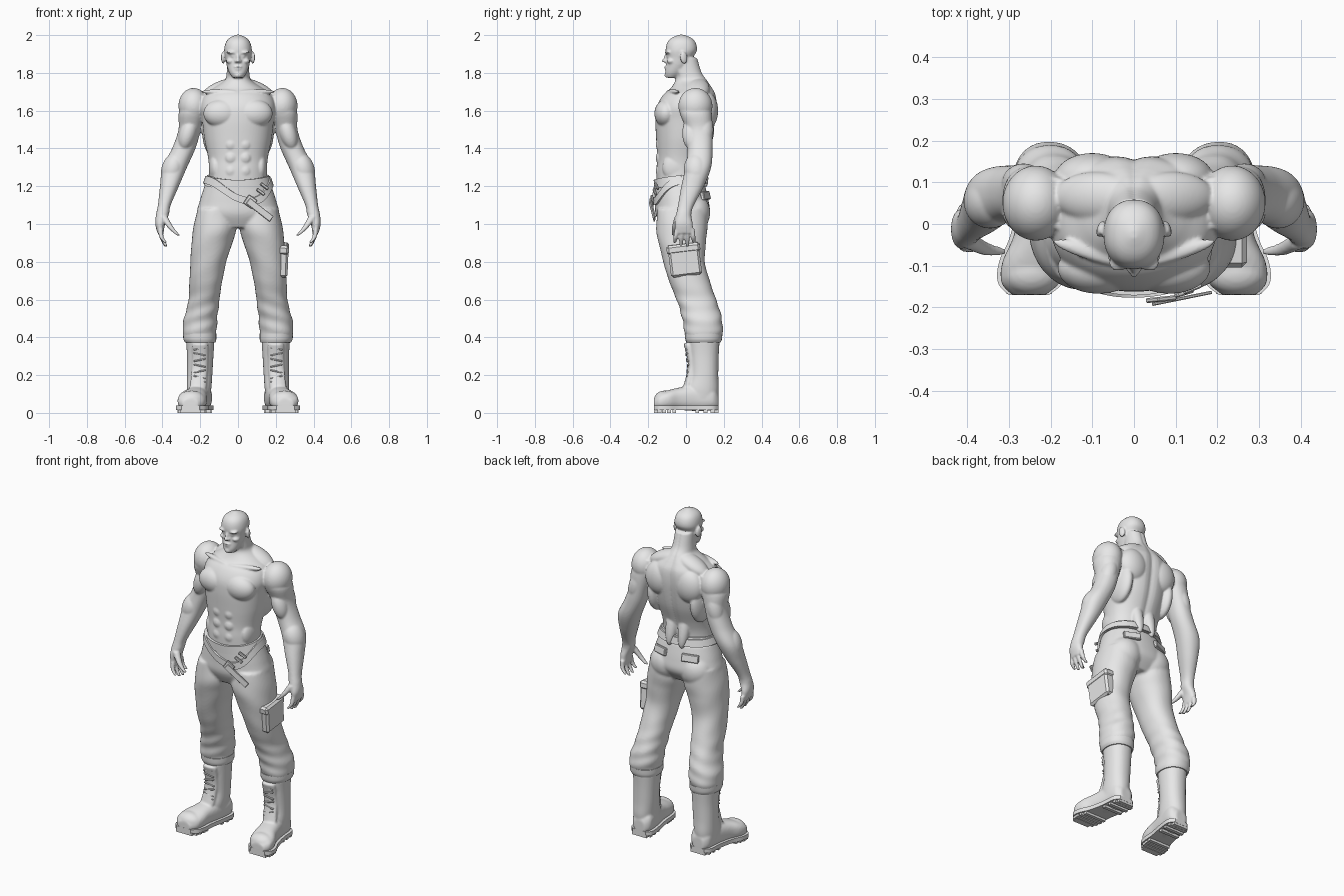
import bpy
import bmesh
from math import sin, cos, pi, exp, copysign
from mathutils import Matrix, Vector, Euler

if "Cube" in bpy.data.objects:
    bpy.data.objects.remove(bpy.data.objects["Cube"], do_unlink=True)

grey = bpy.data.materials.new("plain_grey")
grey.use_nodes = True
grey.diffuse_color = (0.8, 0.8, 0.8, 1)
grey.node_tree.nodes["Principled BSDF"].inputs["Base Color"].default_value = grey.diffuse_color


def spline(rows, steps=6):
    """Smoothly resample a list of section rows."""
    rows = [Vector(row) for row in rows]
    result = []
    for i in range(len(rows) - 1):
        before, start, end = rows[max(i - 1, 0)], rows[i], rows[i + 1]
        after = rows[min(i + 2, len(rows) - 1)]
        for k in range(steps):
            f = k / steps
            tangent_in, tangent_out = (end - before) / 2, (after - start) / 2
            bend = (end - start) * 3 - tangent_in * 2 - tangent_out
            twist = (start - end) * 2 + tangent_in + tangent_out
            result.append(start + tangent_in * f + bend * f**2 + twist * f**3)
    return result + [rows[-1]]


def oval(t, power):
    """Point on a unit superellipse."""
    c, s = cos(t), sin(t)
    return copysign(abs(c) ** (2 / power), c), copysign(abs(s) ** (2 / power), s)


def loft(bm, rows, axis="z", power=2.2, sides=32, shape=None):
    """Skin oval sections (x, y, z, half width, half depth)."""
    rings = []
    for x, y, z, a, b in spline(rows):
        ring = []
        for i in range(sides):
            t = 2 * pi * i / sides
            u, v = oval(t, power)
            grow = shape(t, z) if shape else 1
            u, v = u * a * grow, v * b * grow
            offset = (u, v, 0) if axis == "z" else (u, 0, v)
            ring.append(bm.verts.new(Vector((x, y, z)) + Vector(offset)))
        rings.append(ring)
    for low, high in zip(rings, rings[1:]):
        for i in range(sides):
            j = (i + 1) % sides
            bm.faces.new((low[i], low[j], high[j], high[i]))
    bm.faces.new(rings[0])
    bm.faces.new(rings[-1])


def ball(bm, loc, radii, rot=(0, 0, 0)):
    matrix = Matrix.LocRotScale(Vector(loc), Euler(rot), Vector(radii))
    bmesh.ops.create_icosphere(bm, subdivisions=4, radius=1, matrix=matrix)


def box(bm, loc, size, rot=(0, 0, 0)):
    matrix = Matrix.LocRotScale(Vector(loc), Euler(rot), Vector(size))
    bmesh.ops.create_cube(bm, size=1, matrix=matrix)


def mirror(bm):
    copy = bmesh.ops.duplicate(bm, geom=bm.verts[:] + bm.edges[:] + bm.faces[:])["geom"]
    for item in copy:
        if isinstance(item, bmesh.types.BMVert):
            item.co.x *= -1


def finish(name, bm, voxel=None, relax=4, bevel=None):
    """Turn the bmesh into an object; fuse overlapping forms when voxel is set."""
    bmesh.ops.recalc_face_normals(bm, faces=bm.faces)
    mesh = bpy.data.meshes.new(name)
    bm.to_mesh(mesh)
    bm.free()
    part = bpy.data.objects.new(name, mesh)
    bpy.context.collection.objects.link(part)
    if voxel:
        fuse = part.modifiers.new("fuse", "REMESH")
        fuse.mode = "VOXEL"
        fuse.voxel_size = voxel
        soften = part.modifiers.new("soften", "SMOOTH")
        soften.iterations = relax
    if bevel:
        part.modifiers.new("edge", "BEVEL").width = bevel
    graph = bpy.context.evaluated_depsgraph_get()
    part.data = bpy.data.meshes.new_from_object(part.evaluated_get(graph))
    part.modifiers.clear()
    part.data.materials.clear()
    part.data.materials.append(grey)
    part.data.shade_smooth()
    if not voxel:
        part.data.set_sharp_from_angle(angle=0.6)
    return part


# Skin: arm, hand and muscles on one side, then mirrored
skin = bmesh.new()
loft(skin, [(.19, .05, 1.68, .05, .06), (.235, .05, 1.6, .075, .085), (.255, .07, 1.5, .06, .07),
            (.287, .075, 1.4, .062, .066), (.335, .065, 1.3, .065, .068), (.363, .035, 1.2, .05, .06),
            (.39, 0, 1.1, .034, .042), (.4, -.012, 1.05, .034, .04), (.412, -.012, 1, .026, .048),
            (.41, -.008, .95, .016, .045)])
for finger, tip in enumerate((.9, .885, .88, .9)):
    y = -.046 + finger * .026
    loft(skin, [(.41, y, .975, .014, .014), (.405, y * 1.2, .93, .012, .012),
                (.382, y * 1.3, tip, .009, .009)], sides=12)
loft(skin, [(.395, -.04, 1.04, .022, .02), (.355, -.06, .98, .016, .016),
            (.316, -.066, .94, .01, .01)], sides=12)
ball(skin, (.235, .05, 1.625), (.08, .09, .095))                    # deltoid
ball(skin, (.265, .03, 1.48), (.045, .05, .09), (0, -.3, 0))        # biceps
ball(skin, (.265, .095, 1.5), (.048, .05, .1), (0, -.25, 0))        # triceps
ball(skin, (.345, .055, 1.29), (.06, .066, .09), (0, -.3, 0))       # forearm
ball(skin, (.085, -.105, 1.585), (.098, .062, .075))                # pectoral
ball(skin, (.09, .065, 1.715), (.11, .06, .042), (0, .4, 0))        # trapezius
ball(skin, (.1, .11, 1.6), (.09, .06, .1))                          # shoulder blade
ball(skin, (.145, .05, 1.5), (.045, .1, .13))                       # side back
ball(skin, (.1, -.07, 1.7), (.1, .018, .013), (0, 0, .3))           # collarbone
ball(skin, (.12, -.05, 1.3), (.035, .075, .08))                     # flank
ball(skin, (.042, .07, 1.33), (.036, .035, .14), (.25, 0, 0))       # lower back
ball(skin, (.032, -.02, 1.775), (.014, .016, .06), (.3, .3, 0))     # neck cord
for z in (1.28, 1.35, 1.42):
    ball(skin, (.036, -.132, z), (.036, .028, .038))                # abdominals
ball(skin, (.079, -.012, 1.88), (.01, .02, .033), (.15, 0, .3))     # ear
ball(skin, (.032, -.09, 1.907), (.03, .022, .009), (0, -.12, -.3))  # brow
ball(skin, (.042, -.08, 1.862), (.02, .022, .014), (0, 0, -.5))     # cheekbone
ball(skin, (.026, -.092, 1.888), (.012, .012, .007))                # eye
ball(skin, (.01, -.108, 1.862), (.009, .01, .007))                  # nostril
mirror(skin)


def spine_groove(t, z):
    return 1 - .07 * exp(-((t - pi / 2) / .1) ** 2)


# Torso, neck and head down the middle
loft(skin, [(0, -.035, 1.18, .16, .12), (0, -.035, 1.28, .154, .122), (0, -.025, 1.35, .158, .128),
            (0, -.01, 1.45, .178, .148), (0, -.002, 1.55, .19, .16), (0, .005, 1.62, .2, .16),
            (0, .018, 1.68, .18, .142), (0, .03, 1.72, .13, .11), (0, .028, 1.76, .072, .085),
            (0, .015, 1.8, .06, .07), (0, .002, 1.88, .056, .058)], sides=64, shape=spine_groove)
loft(skin, [(0, -.075, 1.774, .028, .03), (0, -.06, 1.8, .046, .05), (0, -.043, 1.84, .06, .062),
            (0, -.033, 1.88, .067, .07), (0, -.025, 1.92, .073, .083), (0, -.024, 1.96, .065, .075),
            (0, -.024, 1.985, .045, .052), (0, -.024, 2.002, .01, .012)], sides=48)
ball(skin, (0, -.106, 1.88), (.009, .012, .028), (-.25, 0, 0))      # nose bridge
ball(skin, (0, -.116, 1.864), (.01, .013, .009))                    # nose tip
ball(skin, (0, -.104, 1.832), (.022, .012, .005))                   # upper lip
ball(skin, (0, -.102, 1.82), (.02, .012, .006))                     # lower lip
ball(skin, (0, -.098, 1.788), (.02, .017, .014))                    # chin
finish("skin", skin, voxel=.0055, relax=4)


# Trousers with soft folds gathered above the boots
def folds(t, z):
    gather = .03 * exp(-((z - .5) / .13) ** 2)
    return 1 + gather * sin(75 * z + 2.5 * cos(t)) + .008 * sin(40 * z + 3 * t)


trousers = bmesh.new()
loft(trousers, [(.115, -.02, 1.08, .1, .13), (.122, -.022, .98, .114, .136), (.138, -.02, .9, .108, .125),
                (.157, -.01, .8, .095, .11), (.17, .017, .7, .087, .108), (.18, .055, .6, .082, .105),
                (.197, .085, .5, .088, .105), (.204, .093, .44, .09, .102), (.2, .092, .385, .08, .09)],
     sides=48, shape=folds)
ball(trousers, (.098, .04, 1.06), (.1, .088, .1))                   # seat
mirror(trousers)
loft(trousers, [(0, -.033, 1.215, .172, .131), (0, -.022, 1.12, .203, .142),
                (0, -.018, 1.05, .214, .142), (0, -.025, .98, .15, .1)], sides=64)
finish("trousers", trousers, voxel=.008, relax=3)


def hip_point(t, z, out):
    drop = 1.24 - z
    u, v = oval(t, 2.2)
    return (u * (.163 + .33 * drop + out), v * (.129 + .1 * drop + out) - .035 + .12 * drop, z)


def band(name, height_at, tall, thick, sides=72):
    """Closed strap wrapped round the hips."""
    bm = bmesh.new()
    loops = []
    for i in range(sides):
        t = 2 * pi * i / sides
        z = height_at(t)
        corners = ((-tall, -.01), (-tall, thick), (tall, thick), (tall, -.01))
        loops.append([bm.verts.new(hip_point(t, z + dz / 2, out)) for dz, out in corners])
    for i, loop in enumerate(loops):
        other = loops[(i + 1) % sides]
        for k in range(4):
            m = (k + 1) % 4
            bm.faces.new((loop[k], loop[m], other[m], other[k]))
    finish(name, bm)


band("waistband", lambda t: 1.222 + .015 * sin(t) + .01 * abs(cos(t)), .05, .007)
belt_low = -pi / 2 + .3
band("belt", lambda t: 1.235 - .115 * exp(-(((t - belt_low + pi) % (2 * pi) - pi) / .75) ** 2), .04, .014)

# Buckle, hanging strap and belt keepers
buckle = bmesh.new()
box(buckle, (.065, -.18, 1.118), (.055, .012, .055), (0, .6, .1))
box(buckle, (.12, -.165, 1.17), (.05, .012, .016), (0, .6, .3))
box(buckle, (.14, -.155, 1.2), (.05, .012, .016), (0, .6, .4))
finish("belt_buckle", buckle, bevel=.003)
strap = bmesh.new()
box(strap, (.115, -.178, 1.075), (.16, .008, .036), (0, .65, .2))
finish("belt_strap", strap, bevel=.002)

# Cargo pocket on the left thigh, flaps on the seat
pocket = bmesh.new()
box(pocket, (.232, -.005, .8), (.066, .165, .15), (.12, .04, 0))
box(pocket, (.232, -.014, .87), (.076, .178, .05), (.12, .04, 0))
finish("cargo_pocket", pocket, bevel=.012)
flaps = bmesh.new()
box(flaps, (.1, .103, 1.15), (.1, .02, .045), (.2, .05, -.35))
mirror(flaps)
finish("back_pocket_flaps", flaps, bevel=.004)

# Rolled cuffs where trousers meet the boots
cuffs = bmesh.new()
loft(cuffs, [(.2, .093, .372, .08, .09), (.202, .093, .39, .087, .097), (.203, .093, .42, .088, .1)])
mirror(cuffs)
finish("trouser_cuffs", cuffs)

# Boots: shaft, tongue, foot and toe cap
foot = [(.2, .172, .06, .035, .04), (.2, .14, .08, .062, .066), (.207, .06, .08, .062, .07),
        (.225, -.03, .075, .064, .06), (.24, -.09, .068, .075, .053), (.248, -.14, .06, .07, .042),
        (.252, -.17, .048, .04, .026)]
boots = bmesh.new()
loft(boots, [(.2, .093, .38, .075, .085), (.2, .095, .3, .07, .078), (.203, .095, .2, .067, .076),
             (.206, .085, .13, .065, .088), (.208, .08, .08, .06, .088)])
loft(boots, foot, axis="y", power=2.5)
loft(boots, [(.2, .0, .37, .036, .014), (.2, .022, .25, .034, .012), (.21, -.002, .13, .036, .016)])
ball(boots, (.246, -.115, .068), (.074, .055, .05))
for side in (-1, 1):
    loft(boots, [(.2 + side * .036, .012, .36, .008, .012), (.202 + side * .034, .03, .25, .008, .012),
                 (.212 + side * .036, .005, .13, .008, .014)], sides=12)
mirror(boots)
finish("boots", boots, voxel=.007, relax=2)

# Laces across each tongue
laces = bmesh.new()
for step in range(7):
    z = .16 + step * .03
    box(laces, (.203, .012 - .1 * abs(z - .24), z), (.066, .014, .008), (0, .2 * (-1) ** step, 0))
mirror(laces)
finish("boot_laces", laces, bevel=.002)

# Soles follow the foot outline, with tread bars and a raised arch
soles = bmesh.new()
path = spline(foot)
edge = [(p[0] + p[3] + .008, p[1]) for p in path] + [(p[0] - p[3] - .008, p[1]) for p in reversed(path)]
face = soles.faces.new([soles.verts.new((x, y, .014)) for x, y in edge])
top = bmesh.ops.extrude_face_region(soles, geom=[face])["geom"]
bmesh.ops.translate(soles, vec=(0, 0, .024), verts=[v for v in top if isinstance(v, bmesh.types.BMVert)])
for p in path[3:-3:3]:
    if not -.03 < p[1] < .05:
        box(soles, (p[0], p[1], .009), (p[3] * 2, .02, .018))
mirror(soles)
finish("boot_soles", soles)
